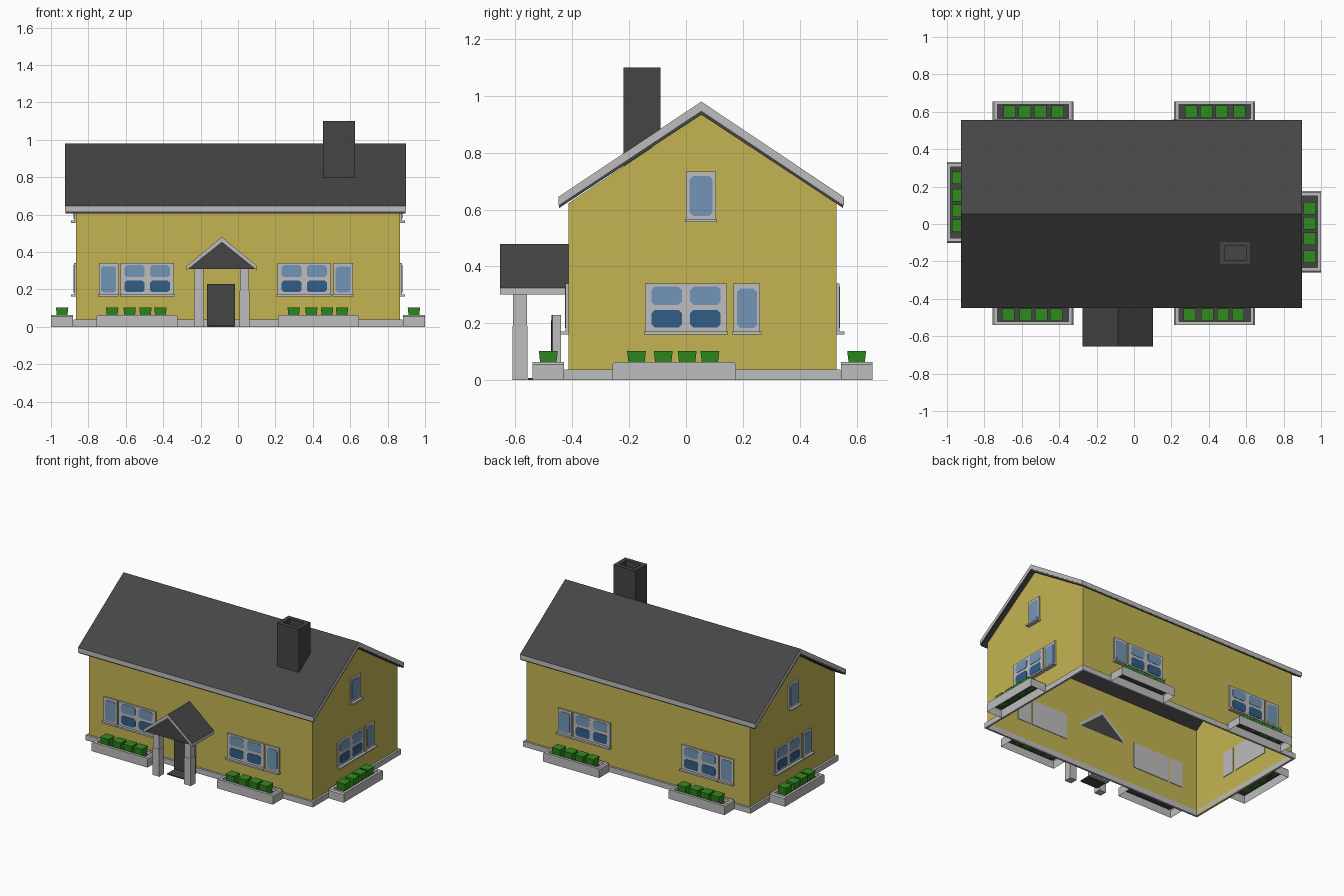
import bpy, bmesh, math
from mathutils import Matrix, Vector

if "Cube" in bpy.data.objects:
    bpy.data.objects.remove(bpy.data.objects["Cube"])


def mat(name, r, g, b):
    m = bpy.data.materials.new(name)
    m.diffuse_color = (r, g, b, 1)
    m.use_nodes = True
    m.node_tree.nodes["Principled BSDF"].inputs["Base Color"].default_value = m.diffuse_color
    return m


YELLOW = mat("yellow_wall", 0.55, 0.46, 0.085)
GREY = mat("light_grey", 0.51, 0.51, 0.51)
DARK = mat("dark_grey", 0.06, 0.06, 0.06)
GREEN = mat("leaf_green", 0.03, 0.26, 0.014)
SKY = mat("light_blue_glass", 0.17, 0.30, 0.46)
DEEP = mat("dark_blue_glass", 0.03, 0.11, 0.24)
I = Matrix.Identity(4)


def finish(name, bm, mats, M=I, rule=None):
    bmesh.ops.recalc_face_normals(bm, faces=bm.faces)
    bm.normal_update()
    if rule:
        for f in bm.faces:
            f.material_index = rule(f)
    bm.transform(M)
    me = bpy.data.meshes.new(name)
    bm.to_mesh(me)
    bm.free()
    for m in mats:
        me.materials.append(m)
    bpy.context.collection.objects.link(bpy.data.objects.new(name, me))


def prism_bm(pts, axis, lo, hi):
    """Extrude a 2D profile along x (points are y,z) or y (points are x,z)."""
    bm = bmesh.new()
    at = (lambda p, d: (d, p[0], p[1])) if axis == 'x' else (lambda p, d: (p[0], d, p[1]))
    base = bm.faces.new([bm.verts.new(at(p, lo)) for p in pts])
    new = bmesh.ops.extrude_face_region(bm, geom=[base])['geom']
    off = Vector(at((0, 0), hi - lo))
    bmesh.ops.translate(bm, vec=off, verts=[v for v in new if isinstance(v, bmesh.types.BMVert)])
    bmesh.ops.recalc_face_normals(bm, faces=bm.faces)
    bm.normal_update()
    return bm


def prism(name, pts, axis, lo, hi, mats, M=I, rule=None):
    finish(name, prism_bm(pts, axis, lo, hi), mats, M, rule)


def chamfered(x0, x1, z0, z1, c, cb):
    pts = [(x0 + c, z1), (x0, z1 - c)]
    pts += [(x0, z0 + cb), (x0 + cb, z0), (x1 - cb, z0), (x1, z0 + cb)] if cb else [(x0, z0), (x1, z0)]
    return pts + [(x1, z1 - c), (x1 - c, z1)]


def box(name, x0, x1, y0, y1, z0, z1, m, M=I):
    prism(name, [(x0, z0), (x1, z0), (x1, z1), (x0, z1)], 'y', y0, y1, [m], M)


def hollow(name, pts, y0, y1, rim, floor, mats, M=I):
    """Open-bottomed block with a sunken well in its top."""
    bm = prism_bm(pts, 'y', y0, y1)
    top = max(bm.faces, key=lambda f: f.calc_center_median().z)
    low = min(bm.faces, key=lambda f: f.calc_center_median().z)
    bmesh.ops.inset_region(bm, faces=[top], thickness=rim)
    new = bmesh.ops.extrude_face_region(bm, geom=[top])['geom']
    well = [f for f in new if isinstance(f, bmesh.types.BMFace)][0]
    for v in well.verts:
        v.co.z = floor
    bmesh.ops.delete(bm, geom=[f for f in (top, low) if f.is_valid], context='FACES')
    well.material_index = 1
    finish(name, bm, mats, M)


# house walls: gabled shell, open below and under the roof
XW, YF, YB, YR = 0.866, -0.414, 0.53, 0.054
bm = prism_bm([(YF, 0.0), (YB, 0.0), (YB, 0.622), (YR, 0.936), (YF, 0.622)], 'x', -XW, XW)
bmesh.ops.delete(bm, geom=[f for f in bm.faces if abs(f.normal.z) > 0.3], context='FACES')
finish("house_walls", bm, [YELLOW])

# plinth around the foot of the walls
P = 0.014
box("plinth_front", -XW - P, XW + P, YF - P, YF, 0, 0.038, GREY)
box("plinth_back", -XW - P, XW + P, YB, YB + P, 0, 0.038, GREY)
for s, n in ((-1, "left"), (1, "right")):
    box("plinth_" + n, min(s * XW, s * (XW + P)), max(s * XW, s * (XW + P)), YF, YB, 0, 0.038, GREY)


# roofs: dark faces on the slopes, light grey on the edges
def roof(name, axis, lo, hi, e0, e1, ridge, eave, top, under_eave, under_top):
    prism(name, [(e0, eave), (ridge, top), (e1, eave), (e1, under_eave), (ridge, under_top), (e0, under_eave)],
          axis, lo, hi, [GREY, DARK], rule=lambda f: int(abs(f.normal.z) > 0.3))


roof("main_roof", 'x', -0.925, 0.898, -0.449, 0.555, YR, 0.645, 0.98, 0.615, 0.948)
prism("roof_underlayer", [(-0.446, 0.617), (YR, 0.948), (0.552, 0.617), (0.552, 0.606), (YR, 0.934), (-0.446, 0.606)],
      'x', -0.922, 0.895, [DARK])
roof("porch_roof", 'y', -0.655, YF, -0.275, 0.102, -0.086, 0.325, 0.48, 0.302, 0.452)
prism("porch_gable", [(-0.265, 0.308), (0.092, 0.308), (-0.086, 0.454)], 'y', -0.645, YF, [DARK])

# chimney with a flue
hollow("chimney", [(0.455, 0.72), (0.626, 0.72), (0.626, 1.1), (0.455, 1.1)],
       -0.22, -0.09, 0.04, 1.04, [DARK, DARK])

# porch posts, door and step
for x, n in ((-0.209, "left"), (0.035, "right")):
    box("porch_post_" + n, x - 0.026, x + 0.026, -0.61, -0.558, 0, 0.19, GREY)
    box("porch_post_top_" + n, x - 0.024, x + 0.024, -0.608, -0.56, 0.19, 0.312, GREY)
box("door_frame", -0.165, -0.017, -0.468, -0.44, 0, 0.23, GREY)
box("door_panel", -0.165, -0.017, -0.473, -0.468, 0.004, 0.23, DARK)
box("door_inset", -0.145, -0.037, -0.475, -0.473, 0.025, 0.21, DARK)
box("door_step", -0.16, -0.022, -0.555, -0.473, 0, 0.008, DARK)


# windows: built facing -y at y = 0, then turned onto a wall
def pane(name, x0, x1, z0, z1, m, M):
    prism(name, chamfered(x0, x1, z0, z1, 0.012, 0.012), 'y', -0.0125, -0.009, [m], M)


def window(name, c, w, z0, z1, grid, M):
    h = w / 2
    box(name + "_frame", c - h, c + h, -0.01, 0.004, z0, z1, GREY, M)
    box(name + "_sill", c - h - 0.004, c + h + 0.004, -0.028, 0, z0 - 0.002, z0 + 0.009, GREY, M)
    if grid:
        for s in (-1, 1):
            a, b = sorted((c + s * 0.014, c + s * (h - 0.022)))
            pane(name + "_upper_pane", a, b, z0 + 0.102, z0 + 0.166, SKY, M)
            pane(name + "_lower_pane", a, b, z0 + 0.022, z0 + 0.084, DEEP, M)
    else:
        pane(name + "_pane", c - h + 0.012, c + h - 0.012, z0 + 0.02, z1 - 0.017, SKY, M)


# planter box with soil and four clipped bushes
def planter(name, c, depth, M):
    hollow(name, chamfered(c - 0.217, c + 0.217, 0, 0.064, 0.008, 0), -depth, -0.015, 0.026, 0.042, [GREY, DARK], M)
    y = -(depth + 0.015) / 2
    for off in (-0.133, -0.039, 0.045, 0.125):
        bm = bmesh.new()
        bmesh.ops.create_cone(bm, cap_ends=True, segments=4, radius1=0.037, radius2=0.047, depth=0.061)
        bm.transform(Matrix.Translation((c + off, y, 0.0725)) @ Matrix.Rotation(math.pi / 4, 4, 'Z'))
        finish(name + "_bush", bm, [GREEN], M)


def side(x, y, deg):
    return Matrix.Translation((x, y, 0)) @ Matrix.Rotation(math.radians(deg), 4, 'Z')


# long sides: two window pairs and two planters each
for n, M, s in (("front", side(0, YF, 0), 1), ("back", side(0, YB, 180), -1)):
    for tag, big, small, pl in (("left", -0.485, -0.692, -0.54), ("right", 0.354, 0.562, 0.431)):
        window(f"{n}_{tag}_wide_window", s * big, 0.286, 0.163, 0.34, True, M)
        window(f"{n}_{tag}_narrow_window", s * small, 0.105, 0.163, 0.34, False, M)
        planter(f"{n}_{tag}_planter", s * pl, 0.126, M)

# gable ends: window pair, attic window and planter
for n, M, s, shift in (("right", side(XW, 0, 90), 1, 0), ("left", side(-XW, 0, -90), -1, -0.116)):
    window(n + "_wide_window", shift, 0.288, 0.163, 0.34, True, M)
    window(n + "_narrow_window", shift + 0.214, 0.094, 0.163, 0.34, False, M)
    window(n + "_attic_window", s * 0.053, 0.105, 0.558, 0.735, False, M)
    planter(n + "_planter", -0.041 if s > 0 else -0.115, 0.134, M)
